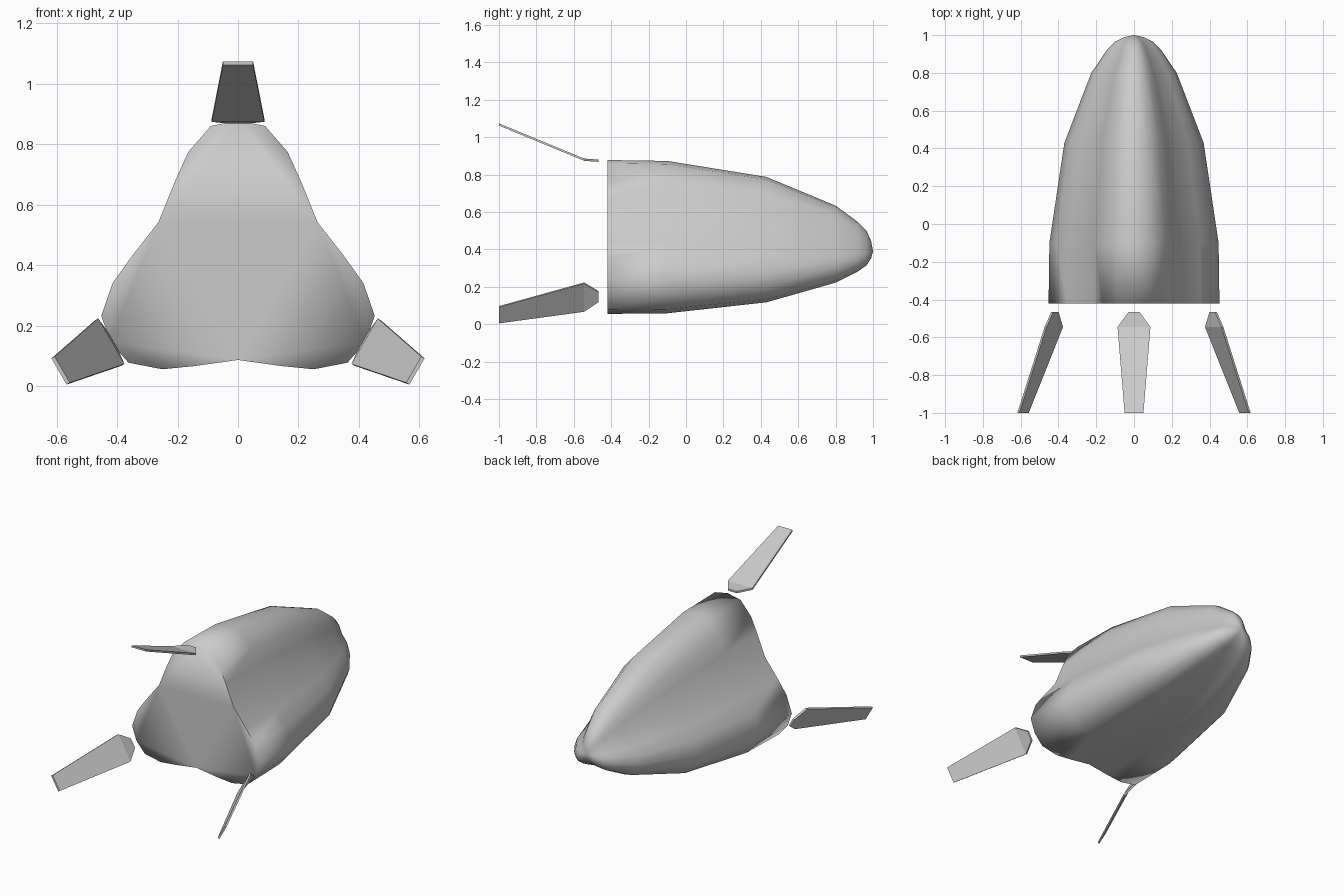
import bpy, bmesh
from math import sin, cos, radians
from mathutils import Matrix, Vector

if "Cube" in bpy.data.objects:
    bpy.data.objects.remove(bpy.data.objects["Cube"])

AXIS_Z = 0.39   # height of the three-fold symmetry axis, which runs along y


def new_object(name, bm):
    bmesh.ops.recalc_face_normals(bm, faces=bm.faces[:])
    mesh = bpy.data.meshes.new(name)
    bm.to_mesh(mesh)
    bm.free()
    obj = bpy.data.objects.new(name, mesh)
    bpy.context.collection.objects.link(obj)
    return obj


# Three-lobed section: (angle from lobe centre, radius), repeated per lobe
LOBE = [(-36, 0.355), (-23.2, 0.418), (-10.8, 0.479), (0, 0.488),
        (10.8, 0.479), (23.2, 0.418), (36, 0.355), (60, 0.304)]
SECTION = [(radians(90 + 120 * k + a), r) for k in range(3) for a, r in LOBE]

# Side profile: (y, section scale)
PROFILE = [(-0.42, 1.0), (-0.1, 0.99), (0.43, 0.815), (0.8, 0.5),
           (0.92, 0.32), (0.965, 0.225), (0.99, 0.11)]

# Body: loft of scaled sections closed by a nose point and a flat end
bm = bmesh.new()
rings = [[bm.verts.new((s * r * cos(a), y, AXIS_Z + s * r * sin(a)))
          for a, r in SECTION] for y, s in PROFILE]
nose = bm.verts.new((0, 1.0, AXIS_Z))
n = len(SECTION)
for i in range(n):
    j = (i + 1) % n
    for lo, hi in zip(rings, rings[1:]):
        bm.faces.new((lo[i], lo[j], hi[j], hi[i]))
    bm.faces.new((rings[-1][i], rings[-1][j], nose))
bm.faces.new(rings[0])
for f in bm.faces:
    f.smooth = True
# Crisp rim only in the valleys between lobes
for i in range(n):
    if i % 8 in (5, 6, 7, 0):
        edge = bm.edges.get((rings[0][i], rings[0][(i + 1) % n]))
        edge.smooth = False
new_object("body", bm)

# Fins: thin bent plates, (y, radial distance, half width)
FIN = [(-0.467, 0.490, 0.03), (-0.545, 0.496, 0.087), (-1.0, 0.684, 0.05)]
THICK = 0.012


def make_fin(name, angle):
    bm = bmesh.new()
    sections = [[bm.verts.new(p) for p in
                 ((-w, y, r), (w, y, r), (w, y, r - THICK), (-w, y, r - THICK))]
                for y, r, w in FIN]
    for a, b in zip(sections, sections[1:]):
        for i in range(4):
            j = (i + 1) % 4
            bm.faces.new((a[i], a[j], b[j], b[i]))
    bm.faces.new(sections[0])
    bm.faces.new(sections[-1])
    bm.transform(Matrix.Translation(Vector((0, 0, AXIS_Z)))
                 @ Matrix.Rotation(radians(angle), 4, 'Y'))
    return new_object(name, bm)


for name, angle in (("top_fin", 0), ("right_fin", 120), ("left_fin", -120)):
    make_fin(name, angle)
